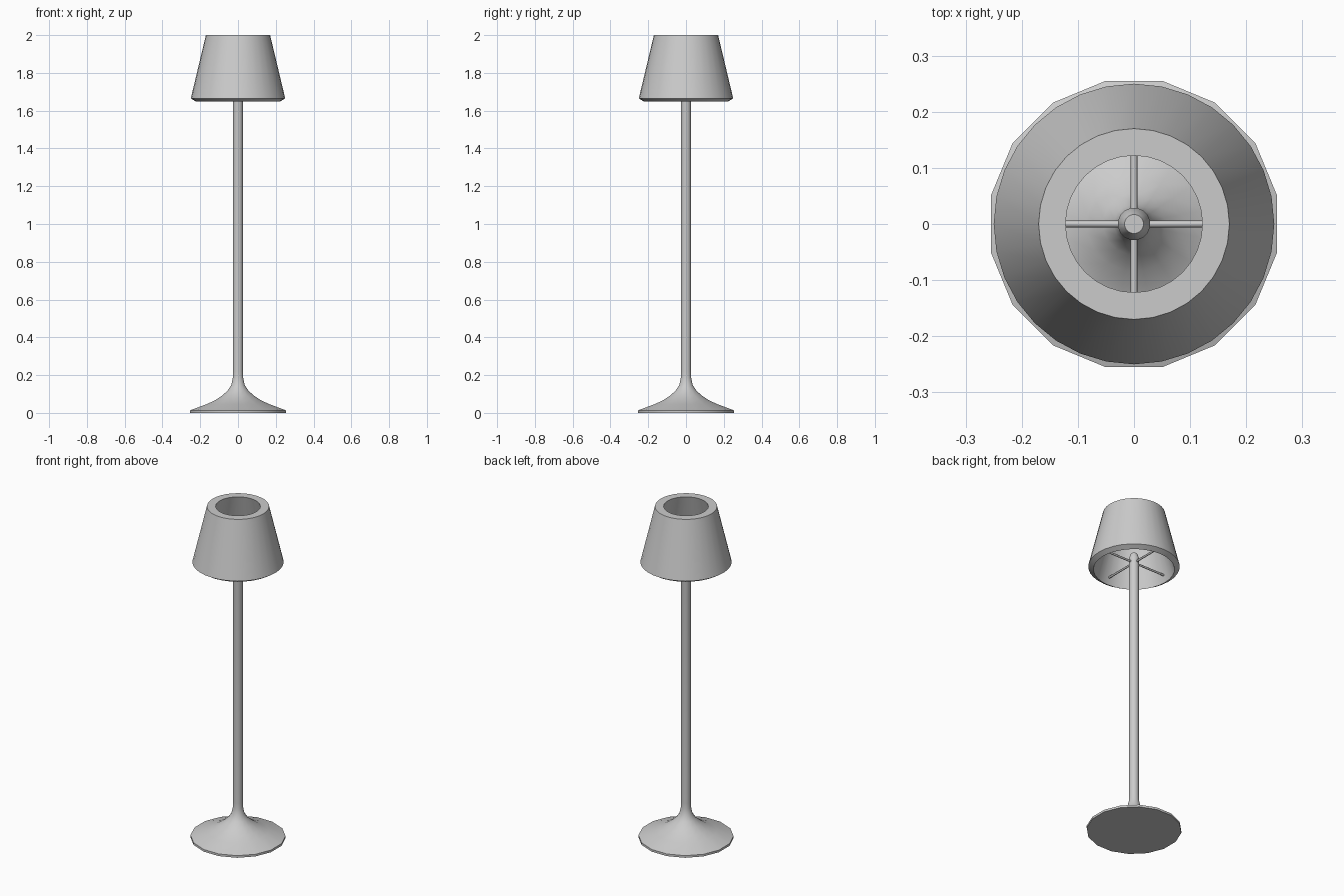
import bpy, bmesh
from math import sin, cos, pi, radians

if "Cube" in bpy.data.objects:
    bpy.data.objects.remove(bpy.data.objects["Cube"])


def finish(name, bm, angle=35):
    bmesh.ops.recalc_face_normals(bm, faces=bm.faces)
    mesh = bpy.data.meshes.new(name)
    bm.to_mesh(mesh)
    bm.free()
    obj = bpy.data.objects.new(name, mesh)
    bpy.context.collection.objects.link(obj)
    bpy.ops.object.select_all(action='DESELECT')
    obj.select_set(True)
    bpy.context.view_layer.objects.active = obj
    bpy.ops.object.shade_smooth_by_angle(angle=radians(angle))
    return obj


def lathe(name, profile, sides, offset=0.0, closed=False):
    """Revolve (radius, z) points around z; open profiles get end caps."""
    bm = bmesh.new()
    rings = [[bm.verts.new((r * cos(2 * pi * (i + offset) / sides),
                            r * sin(2 * pi * (i + offset) / sides), z))
              for i in range(sides)] for r, z in profile]
    pairs = list(zip(rings, rings[1:]))
    if closed:
        pairs.append((rings[-1], rings[0]))
    else:
        bm.faces.new(rings[0])
        bm.faces.new(rings[-1])
    for a, b in pairs:
        for i in range(sides):
            j = (i + 1) % sides
            bm.faces.new((a[i], a[j], b[j], b[i]))
    return finish(name, bm)


# Flared foot running into the pole, with a tapered tip inside the shade
lathe("base_and_pole", [
    (0.26, 0.0), (0.26, 0.013), (0.17, 0.046), (0.125, 0.066), (0.085, 0.092),
    (0.055, 0.119), (0.036, 0.148), (0.028, 0.185), (0.027, 0.22),
    (0.027, 1.70), (0.029, 1.715), (0.017, 1.745)], 16, 0.5)

# Thick conical shade, open at both ends with a sloped lower rim
lathe("shade", [
    (0.25, 1.665), (0.17, 2.0), (0.122, 2.0), (0.222, 1.648)], 32, closed=True)

# Four spokes holding the shade
for k in range(4):
    bm = bmesh.new()
    bmesh.ops.create_cone(bm, cap_ends=True, segments=8,
                          radius1=0.006, radius2=0.006, depth=0.215)
    spoke = finish(f"spoke_{k + 1}", bm, 50)
    a = k * pi / 2
    spoke.rotation_euler = (0, pi / 2, a)
    spoke.location = (0.1075 * cos(a), 0.1075 * sin(a), 1.69)
